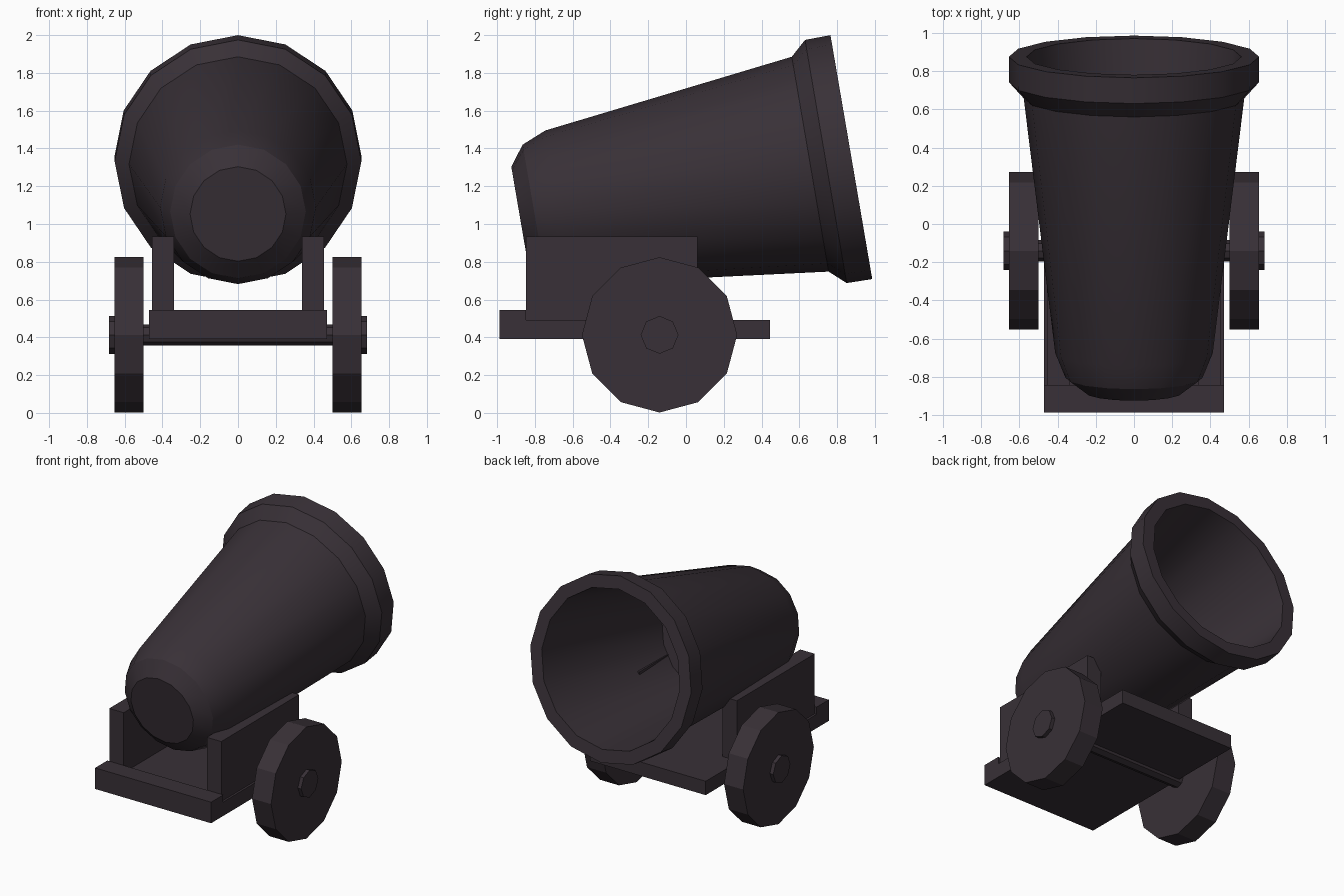
import bpy, bmesh, math
from mathutils import Matrix, Vector

if "Cube" in bpy.data.objects:
    bpy.data.objects.remove(bpy.data.objects["Cube"])

iron = bpy.data.materials.new("dark_iron")
iron.diffuse_color = (0.040, 0.030, 0.038, 1)
iron.use_nodes = True
iron.node_tree.nodes["Principled BSDF"].inputs["Base Color"].default_value = iron.diffuse_color


def add_object(name, bm, smooth=False):
    bmesh.ops.recalc_face_normals(bm, faces=bm.faces)
    mesh = bpy.data.meshes.new(name)
    bm.to_mesh(mesh)
    bm.free()
    mesh.materials.append(iron)
    ob = bpy.data.objects.new(name, mesh)
    bpy.context.collection.objects.link(ob)
    if smooth:
        bpy.ops.object.select_all(action='DESELECT')
        ob.select_set(True)
        bpy.context.view_layer.objects.active = ob
        bpy.ops.object.shade_smooth_by_angle(angle=math.radians(30))
    return ob


def box(name, x, y, z):
    bm = bmesh.new()
    bmesh.ops.create_cube(bm, size=1)
    for v in bm.verts:
        v.co = [a + (b - a) * (c + 0.5) for (a, b), c in zip((x, y, z), v.co)]
    return add_object(name, bm)


def lathe(name, profile, sides, matrix, smooth=False):
    """Spin (height, radius) rings round local z and cap both ends."""
    bm = bmesh.new()
    rings = []
    for h, r in profile:
        ring = []
        for i in range(sides):
            a = 2 * math.pi * i / sides
            ring.append(bm.verts.new(matrix @ Vector((r * math.cos(a), r * math.sin(a), h))))
        rings.append(ring)
    for low, high in zip(rings, rings[1:]):
        for i in range(sides):
            j = (i + 1) % sides
            bm.faces.new((low[i], low[j], high[j], high[i]))
    bm.faces.new(rings[0][::-1])
    bm.faces.new(rings[-1])
    return add_object(name, bm, smooth)


def disc_x(name, x0, x1, radius, sides):
    """Cylinder along x on the axle line."""
    m = Matrix.Translation((0, -0.14, 0.413)) @ Matrix.Rotation(math.pi / 2, 4, 'Y')
    return lathe(name, [(x0, radius), (x1, radius)], sides, m)


# Hollow tilted barrel: breech, taper, collar, mouth ring, bore
tilt = math.radians(9.72)
barrel_matrix = Matrix.Translation((0, -0.882, 1.053)) @ Matrix.Rotation(tilt - math.pi / 2, 4, 'X')
lathe("barrel", [(0, 0.254), (0.079, 0.359), (0.21, 0.4125), (1.562, 0.577),
                 (1.646, 0.653), (1.783, 0.655), (1.783, 0.562), (0.576, 0.416)],
      16, barrel_matrix, smooth=True)

# Carriage bed with raised front lip
box("carriage_bed", (-0.472, 0.472), (-0.846, 0.445), (0.39, 0.492))
box("carriage_lip", (-0.472, 0.472), (-0.987, -0.846), (0.39, 0.545))

# Axle, side cheeks, wheels and hubs
disc_x("axle", -0.56, 0.56, 0.055, 8)
for side, s in (("left", -1), ("right", 1)):
    box(side + "_cheek", sorted((s * 0.338, s * 0.456)), (-0.846, 0.06), (0.492, 0.933))
    disc_x(side + "_wheel", s * 0.5, s * 0.655, 0.411, 12)
    disc_x(side + "_hub", s * 0.64, s * 0.682, 0.1, 8)
